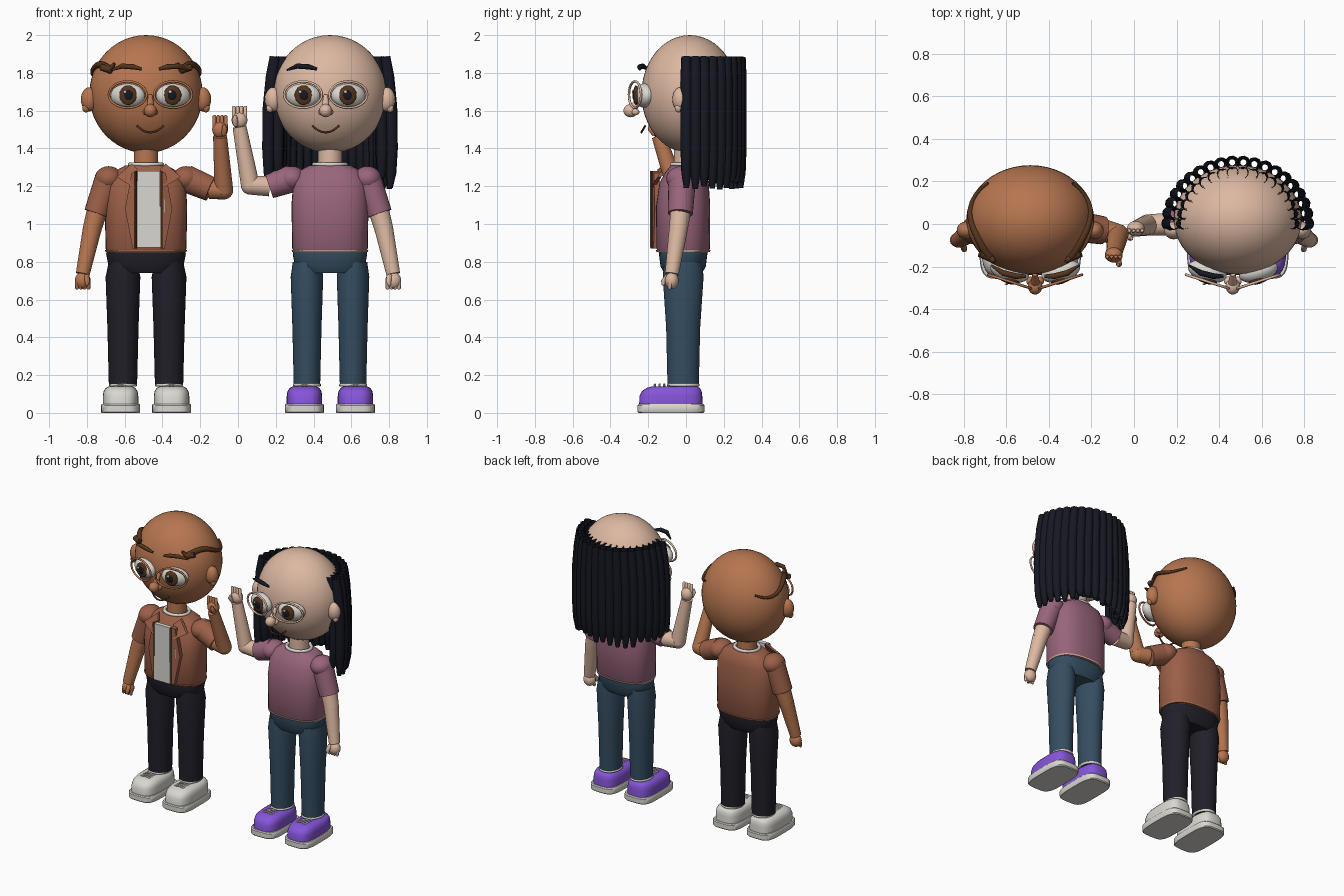
import bpy, bmesh, math, random
from mathutils import Matrix, Vector

random.seed(4)
if "Cube" in bpy.data.objects:
    bpy.data.objects.remove(bpy.data.objects["Cube"])


def material(name, r, g, b):
    m = bpy.data.materials.new(name)
    m.use_nodes = True
    m.diffuse_color = (r, g, b, 1)
    m.node_tree.nodes["Principled BSDF"].inputs["Base Color"].default_value = (r, g, b, 1)
    return m


TAN = material("tan skin", .47, .18, .08)
PALE = material("pale skin", .72, .48, .36)
RUST = material("rust jacket", .33, .115, .065)
MAUVE = material("mauve shirt", .32, .13, .2)
DARK = material("dark trousers", .015, .014, .022)
DENIM = material("blue denim", .035, .075, .12)
WHITE = material("off white", .7, .68, .63)
VIOLET = material("violet shoe", .24, .09, .7)
BROWN = material("dark brown", .09, .035, .012)
BLACK = material("black hair", .008, .009, .016)

S, WHO = 1, ""     # mirror sign and name prefix of the figure being built


def finish(bm, name, mat, angle=40):
    bmesh.ops.recalc_face_normals(bm, faces=bm.faces)
    me = bpy.data.meshes.new(name)
    bm.to_mesh(me)
    bm.free()
    me.materials.append(mat)
    ob = bpy.data.objects.new(WHO + name, me)
    bpy.context.collection.objects.link(ob)
    bpy.ops.object.select_all(action='DESELECT')
    ob.select_set(True)
    bpy.context.view_layer.objects.active = ob
    bpy.ops.object.shade_smooth_by_angle(angle=math.radians(angle))
    return ob


def ball(name, c, r, mat, turn=0, seg=24):
    bm = bmesh.new()
    bmesh.ops.create_uvsphere(bm, u_segments=seg, v_segments=seg // 2, radius=1)
    m = Matrix.Translation((S * c[0], c[1], c[2])) @ Matrix.Rotation(S * turn, 4, 'Z')
    bm.transform(m @ Matrix.Diagonal((*r, 1)))
    return finish(bm, name, mat, 60)


def stack(name, x, rings, mat, power=2.0, seg=36):
    """Loft of rounded cross-sections: (z, half width, half depth, centre y)."""
    bm = bmesh.new()
    loops = []
    for z, rx, ry, y in rings:
        loop = []
        for i in range(seg):
            c, s = math.cos(math.tau * i / seg), math.sin(math.tau * i / seg)
            px = math.copysign(abs(c) ** (2 / power), c) * rx
            py = math.copysign(abs(s) ** (2 / power), s) * ry
            loop.append(bm.verts.new((S * x + px, y + py, z)))
        loops.append(loop)
    for a, b in zip(loops, loops[1:]):
        for i in range(seg):
            j = (i + 1) % seg
            bm.faces.new((a[i], a[j], b[j], b[i]))
    bm.faces.new(loops[0])
    bm.faces.new(loops[-1])
    return finish(bm, name, mat)


def tube(name, pts, radii, mat, seg=16, caps=True, closed=False):
    """Round sweep along a path with a radius at each point."""
    bm = bmesh.new()
    path = [Vector((S * x, y, z)) for x, y, z in pts]
    n, loops, side = len(path), [], None
    for i, p in enumerate(path):
        before = path[i - 1] if i or closed else p
        after = path[(i + 1) % n] if i < n - 1 or closed else p
        t = (after - before).normalized()
        if side is None:
            side = t.orthogonal()
        side = (side - t * side.dot(t)).normalized()
        up = t.cross(side)
        r = radii if isinstance(radii, float) else radii[i]
        loops.append([bm.verts.new(p + r * (side * math.cos(math.tau * k / seg)
                      + up * math.sin(math.tau * k / seg))) for k in range(seg)])
    for a, b in zip(loops, loops[1:] + loops[:1] if closed else loops[1:]):
        for k in range(seg):
            j = (k + 1) % seg
            bm.faces.new((a[k], a[j], b[j], b[k]))
    if caps and not closed:
        bm.faces.new(loops[0])
        bm.faces.new(loops[-1])
    return finish(bm, name, mat, 50)


def plate(name, pts, mat, thick=.012):
    bm = bmesh.new()
    f = bm.faces.new([bm.verts.new((S * x, y, z)) for x, y, z in pts])
    ext = bmesh.ops.extrude_face_region(bm, geom=[f])
    bmesh.ops.translate(bm, vec=(0, thick, 0),
                        verts=[v for v in ext["geom"] if isinstance(v, bmesh.types.BMVert)])
    return finish(bm, name, mat)


def ring(name, x, y, z, rx, ry, r, mat):
    pts = [(x + rx * math.cos(a), y + ry * math.sin(a), z)
           for a in (math.tau * i / 32 for i in range(32))]
    return tube(name, pts, r, mat, 8, closed=True)


def arm(label, shoulder, cuff, elbow, wrist, skin, cloth, up):
    ball(label + "_shoulder", shoulder, (.074, .085, .066), cloth)
    tube(label + "_sleeve", [shoulder, cuff], [.073, .066], cloth, 24)
    ball(label + "_elbow", elbow, (.05, .05, .05), skin)
    tube(label + "_upper_arm", [cuff, elbow], [.054, .05], skin, 20)
    tube(label + "_forearm", [elbow, wrist], [.05, .037], skin, 20)
    x, y, z = wrist
    d = 1 if up else -1
    ball(label + "_hand", (x, y, z + d * .035), (.042, .036, .045), skin)
    for i in range(4):
        fx = x - .03 + .02 * i
        tip = z + d * (.105 if up else .075)
        tube(label + "_finger", [(fx, y - .008, z + d * .045), (fx, y - .012, tip),
                                 (fx, y - .012, tip + d * .006)], [.011, .01, .005], skin, 8)
    tube(label + "_thumb", [(x - .02, y - .02, z + d * .01), (x - .025, y - .045, z + d * .04),
                            (x - .02, y - .045, z + d * .06)], [.015, .014, .008], skin, 8)


def figure(who, sign, skin, cloth, trousers, shoe, brow, wide):
    global S, WHO
    S, WHO = sign, who + "_"
    cx, face = .487, .464
    # torso, neck, collar
    stack("torso", cx, [(.85, .19 * wide, .13, -.015), (.87, .2 * wide, .142, -.015),
                        (1.1, .204 * wide, .143, -.015), (1.22, .195 * wide, .13, -.01),
                        (1.28, .165, .105, 0), (1.31, .11, .08, 0)], cloth, 2.5)
    stack("hem", cx, [(.853, .2 * wide, .142, -.015), (.862, .203 * wide, .145, -.015)], skin, 2.5)
    stack("neck", cx, [(1.27, .066, .066, 0), (1.42, .063, .063, 0)], skin)
    ring("collar", cx, 0, 1.315, .085, .075, .011, WHITE)
    # trousers
    stack("hips", cx, [(.74, .15, .1, -.015), (.775, .185 * wide, .12, -.015),
                       (.84, .197 * wide, .128, -.015), (.865, .195 * wide, .128, -.015)], trousers, 2.4)
    for label, k in (("outer", 1), ("inner", -1)):
        lx = cx + k * .122
        stack(label + "_leg", lx, [(.15, .07 * wide, .083, -.015), (.45, .077 * wide, .09, -.015),
                                   (.72, .086 * wide, .108, -.015), (.8, .075, .1, -.015)], trousers)
        # shoes
        fx = cx + k * .135
        stack(label + "_sole", fx, [(0, .1, .172, -.08), (.006, .104, .178, -.08),
                                    (.04, .104, .178, -.08), (.046, .1, .172, -.08)], WHITE, 4)
        stack(label + "_shoe", fx, [(.044, .094, .168, -.08), (.09, .094, .166, -.08),
                                    (.115, .09, .158, -.075), (.132, .078, .142, -.068),
                                    (.141, .06, .118, -.06)], shoe, 3.2)
        ring(label + "_ankle_cuff", lx, -.015, .148, .066, .078, .009, WHITE)
        for i in range(4):
            ly = -.165 + .025 * i
            tube(label + "_lace", [(fx - .035, ly, .139), (fx, ly, .15), (fx + .035, ly, .139)],
                 .006, WHITE, 6)
    # head and ears
    ball("head", (cx, .02, 1.688), (.3, .256, .312), skin, 0, 48)
    for k in (-1, 1):
        ball("ear", (cx + k * .3, -.03, 1.66), (.045, .042, .064), skin)
        ball("ear_lobe", (cx + k * .318, -.04, 1.615), (.02, .02, .025), skin, 0, 12)
        # eyes with lid rims
        ex = face + k * .12
        ball("eye", (ex, -.222, 1.68), (.094, .05, .064), WHITE, k * .28)
        ball("iris", (ex - k * .002, -.265, 1.682), (.047, .014, .052), BROWN, k * .15)
        ball("pupil", (ex - k * .004, -.275, 1.682), (.025, .008, .028), BLACK, k * .15, 16)
        ball("glint", (ex - S * .015, -.282, 1.7), (.009, .004, .009), WHITE, 0, 10)
        rim = []
        for i in range(28):
            a = math.tau * i / 28
            du = .1 * math.cos(a)
            rim.append((ex + k * du, -.27 + .32 * du, 1.685 + .07 * math.sin(a)))
        tube("eyelid_rim", rim, .0065, skin, 8, closed=True)
        # eyebrows
        if skin == TAN or k < 0:
            tube("eyebrow", [(face + k * .045, -.245, 1.82), (face + k * .09, -.245, 1.832),
                             (face + k * .15, -.23, 1.836), (face + k * .205, -.195, 1.815)],
                 [.008, .014, .014, .005], brow, 10)
        ball("nostril", (face + k * .022, -.268, 1.593), (.02, .022, .018), skin, 0, 14)
    # nose and mouth
    ball("nose", (face, -.293, 1.6), (.034, .038, .035), skin)
    tube("nose_bridge", [(face, -.235, 1.68), (face, -.262, 1.64), (face, -.285, 1.605)],
         [.012, .018, .024], skin, 12)
    tube("mouth", [(face + .014 * i, -.236 + .0008 * i * i, 1.485 + .0014 * i * i)
                   for i in range(-5, 6)], .0055, BROWN, 8)
    # lowered arm
    arm("lowered", (.685, -.02, 1.24), (.75, -.03, 1.055), (.772, -.04, .975),
        (.822, -.075, .735), skin, cloth, False)


# man in the open jacket
figure("man", -1, TAN, RUST, DARK, WHITE, BROWN, 1.07)
arm("raised", (.275, -.01, 1.24), (.145, -.03, 1.185), (.075, -.05, 1.18),
    (.095, -.145, 1.465), TAN, RUST, True)
mid = .473
plate("shirt_front", [(mid - .063, -.19, .875), (mid + .063, -.19, .875),
                      (mid + .06, -.19, 1.28), (mid - .06, -.19, 1.28)], WHITE, .03)
for k in (-1, 1):
    plate("jacket_flap", [(mid + k * .066, -.18, .87), (mid + k * .085, -.172, .87),
                          (mid + k * .125, -.165, 1.08), (mid + k * .09, -.17, 1.27),
                          (mid + k * .066, -.18, 1.28)], RUST, .03)
    tube("jacket_edge", [(mid + k * .068, -.182, .87), (mid + k * .068, -.182, 1.28)], .006, BROWN, 6)
    plate("lapel", [(mid + k * .06, -.15, 1.29), (mid + k * .09, -.11, 1.32),
                    (mid + k * .17, -.15, 1.25), (mid + k * .14, -.165, 1.23),
                    (mid + k * .07, -.185, 1.19)], RUST, .02)
    # side tufts of hair wrapping round the head
    tuft = []
    for i in range(12):
        a = math.radians(-48 + 8.5 * i)
        z = 1.815 + .03 * math.sin(i * .55)
        w = math.sqrt(1 - ((z - 1.688) / .312) ** 2) + .02
        tuft.append((.487 + k * .3 * w * math.cos(a), .02 + .256 * w * math.sin(a), z))
    tube("side_tuft", tuft, [.022 - .0014 * i for i in range(12)], BROWN, 10)
    tip = tuft[0]
    tube("tuft_curl", [(tip[0] + k * .05, tip[1] + .02, tip[2] + .015), tip,
                       (tip[0] - k * .02, tip[1] - .02, tip[2] + .035)], [.018, .02, .008], BROWN, 10)
tube("pocket_trim", [(.385, -.17, 1.06), (.385, -.17, 1.13)], .005, WHITE, 6)

# woman with the long hair
figure("woman", 1, PALE, MAUVE, DENIM, VIOLET, BLACK, 1.0)
arm("raised", (.285, 0, 1.24), (.165, 0, 1.2), (.065, -.005, 1.205),
    (.008, -.022, 1.515), PALE, MAUVE, True)
for row, count, rx, ry, radius in (("outer", 20, .318, .288, .032), ("inner", 18, .268, .238, .03)):
    for i in range(count):
        a = math.pi * i / (count - 1)
        end = (1.18 if row == "outer" else 1.22) + random.uniform(0, .05)
        path = [(.487 + rx * q * math.cos(a), .002 + ry * math.sin(a), z)
                for q, z in ((.92, 1.885), (.97, 1.78), (1.02, 1.62), (1.03, 1.4), (1.02, 1.27), (1, end))]
        tube(row + "_strand", path, [radius * .85, radius, radius, radius, radius * .85, radius * .45],
             BLACK, 10, caps=False)
